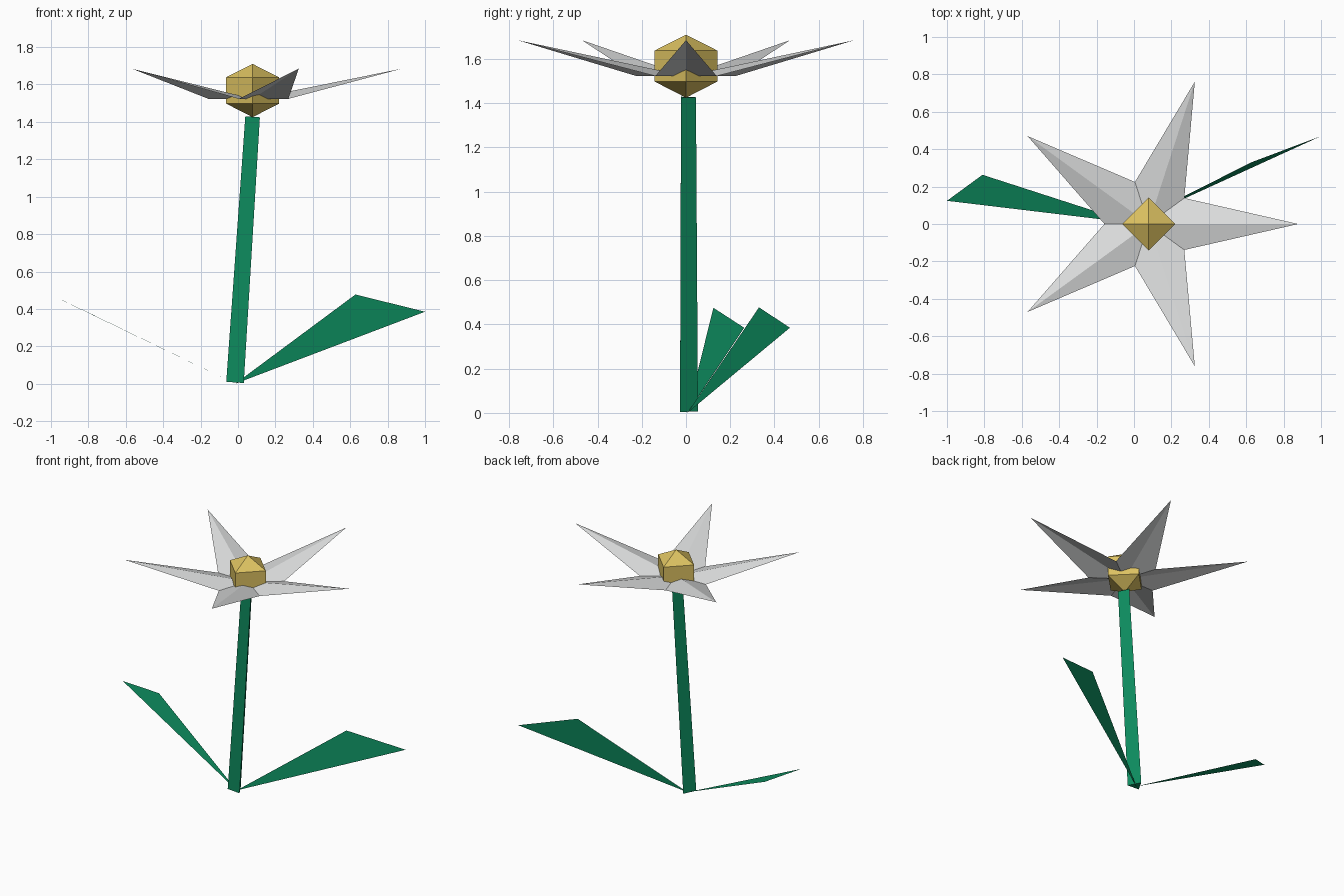
import bpy, bmesh
from math import cos, sin, radians
from mathutils import Vector

if "Cube" in bpy.data.objects:
    bpy.data.objects.remove(bpy.data.objects["Cube"])


def material(name, rgb):
    m = bpy.data.materials.new(name)
    m.diffuse_color = (*rgb, 1)
    m.use_nodes = True
    m.node_tree.nodes["Principled BSDF"].inputs["Base Color"].default_value = m.diffuse_color
    return m


WHITE = material("petal_white", (0.72, 0.73, 0.73))
GOLD = material("centre_gold", (0.72, 0.54, 0.12))
GREEN = material("leaf_green", (0.004, 0.26, 0.112))


def add(name, verts, faces, mat, closed=False):
    mesh = bpy.data.meshes.new(name)
    mesh.from_pydata([tuple(v) for v in verts], [], faces)
    if closed:
        bm = bmesh.new()
        bm.from_mesh(mesh)
        bmesh.ops.recalc_face_normals(bm, faces=bm.faces)
        bm.to_mesh(mesh)
        bm.free()
    mesh.materials.append(mat)
    obj = bpy.data.objects.new(name, mesh)
    bpy.context.collection.objects.link(obj)
    return obj


def polar(r, deg, z):
    return Vector((r * cos(radians(deg)), r * sin(radians(deg)), z))


HEAD = Vector((0.078, 0, 0))

# Petals: five-pointed star with raised tips and folded ridges
verts = [HEAD + Vector((0, 0, 1.523))]
for i in range(10):
    r, z = (0.80, 1.685) if i % 2 == 0 else (0.236, 1.523)
    verts.append(HEAD + polar(r, 36 * i, z))
add("petals", verts, [(0, i + 1, (i + 1) % 10 + 1) for i in range(10)], WHITE)

# Flower centre: four-sided block with pyramid caps
verts = [HEAD + Vector((0, 0, 1.425)), HEAD + Vector((0, 0, 1.71))]
for z in (1.498, 1.638):
    verts += [HEAD + polar(0.142, 90 * i, z) for i in range(4)]
faces = []
for i in range(4):
    j = (i + 1) % 4
    faces += [(0, 2 + j, 2 + i), (2 + i, 2 + j, 6 + j, 6 + i), (1, 6 + i, 6 + j)]
add("flower_centre", verts, faces, GOLD, True)

# Stem: leaning, tapered three-sided prism with square-cut ends
verts = []
for x, z, r in ((-0.016, 0.007, 0.054), (0.078, 1.427, 0.045)):
    for a in (-150, -30, 90):
        p = polar(r, a, 0)
        verts.append((x + p.x, p.y, z - 0.066 * p.x))
faces = [(0, 2, 1), (3, 4, 5)] + [(i, (i + 1) % 3, (i + 1) % 3 + 3, i + 3) for i in range(3)]
add("stem", verts, faces, GREEN, True)

# Leaves: flat triangles rising from the stem foot
BASE = (-0.015, 0.006, 0.0)
add("right_leaf", [BASE, (1.0, 0.47, 0.385), (0.628, 0.33, 0.477)], [(0, 1, 2)], GREEN)
add("left_leaf", [BASE, (-0.81, 0.263, 0.385), (-1.0, 0.124, 0.475)], [(0, 2, 1)], GREEN)
